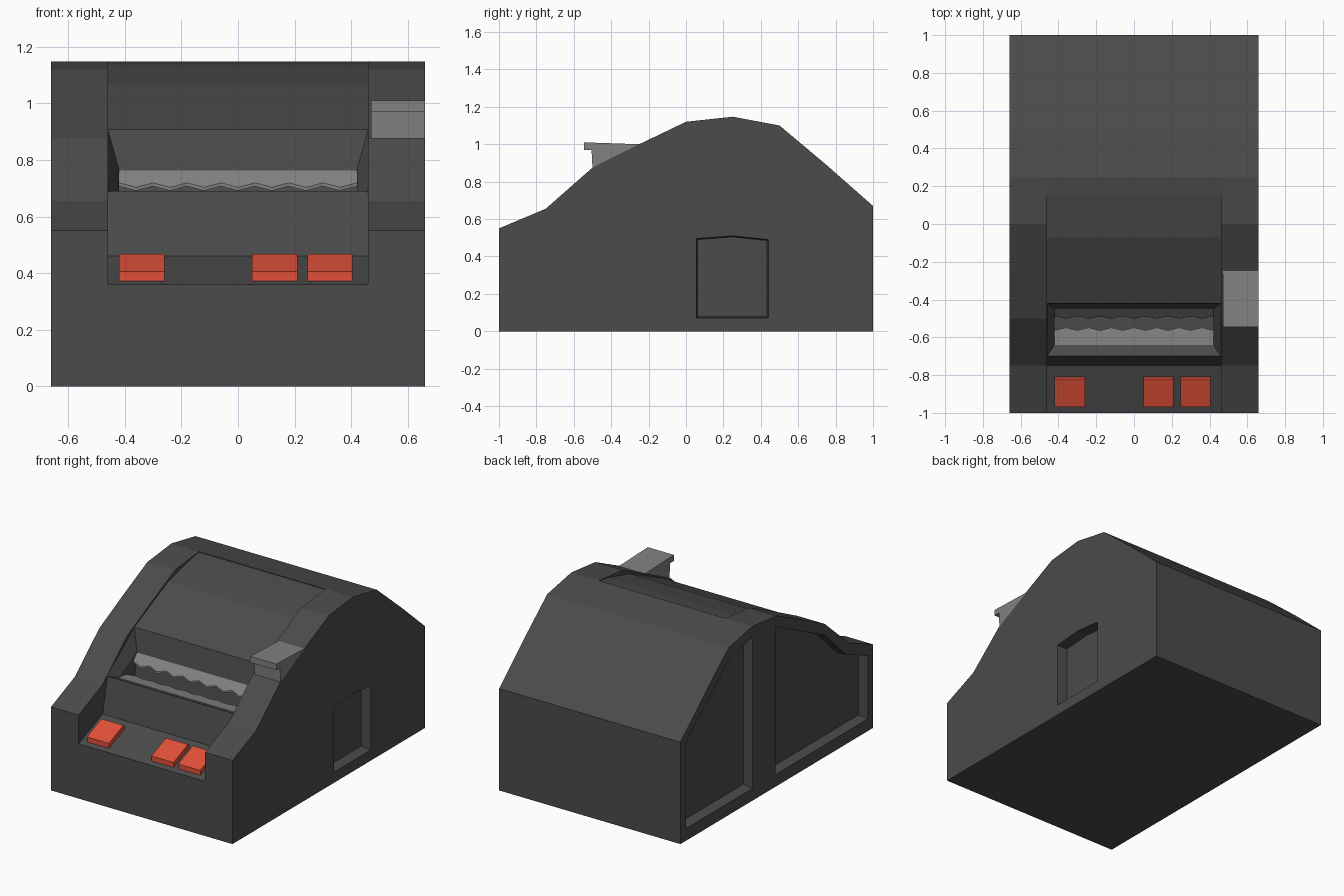
import bpy, bmesh

if "Cube" in bpy.data.objects:
    bpy.data.objects.remove(bpy.data.objects["Cube"])


def material(name, rgb):
    m = bpy.data.materials.new(name)
    m.diffuse_color = (*rgb, 1)
    m.use_nodes = True
    m.node_tree.nodes["Principled BSDF"].inputs["Base Color"].default_value = m.diffuse_color
    return m


DARK = material("dark_grey", (0.07, 0.07, 0.07))
GREY = material("mid_grey", (0.22, 0.22, 0.22))
RED = material("button_red", (0.75, 0.08, 0.04))


def loft(name, rings, mat):
    """Join equal-length rings of points into a capped solid."""
    bm = bmesh.new()
    vs = [[bm.verts.new(p) for p in r] for r in rings]
    n = len(rings[0])
    for a, b in zip(vs, vs[1:]):
        for i in range(n):
            j = (i + 1) % n
            bm.faces.new((a[i], a[j], b[j], b[i]))
    bm.faces.new(vs[0])
    bm.faces.new(vs[-1])
    bmesh.ops.recalc_face_normals(bm, faces=bm.faces[:])
    me = bpy.data.meshes.new(name)
    bm.to_mesh(me)
    bm.free()
    me.materials.append(mat)
    ob = bpy.data.objects.new(name, me)
    bpy.context.collection.objects.link(ob)
    return ob


def prism(name, yz, x0, x1, mat):
    return loft(name, [[(x, y, z) for y, z in yz] for x in (x0, x1)], mat)


# Body with a humped side profile
body = prism("body", [(-1, 0), (-1, .55), (-.75, .655), (-.5, .875), (-.25, 1.0),
                      (0, 1.12), (.25, 1.147), (.5, 1.1), (.75, .89), (1, .67), (1, 0)],
             -.66, .66, DARK)

# Front channel between the side rails, with button shelf and cover panel
cutters = [prism("channel_cutter",
                 [(-1.1, .32), (-.75, .46), (-.70, .69), (-.42, .907), (-.07, 1.07),
                  (.15, 1.128), (.25, 1.143), (.25, 1.3), (-1.1, 1.3)], -.46, .46, DARK)]


# Tapered slot behind the shelf
def slot_ring(w, y0, z0, y1, z1):
    return [(-w, y0, z0), (w, y0, z0), (w, y1, z1), (-w, y1, z1)]


cutters.append(loft("slot_cutter", [slot_ring(.462, -.703, .691, -.4185, .914),
                                    slot_ring(.42, -.64, .67, -.45, .765),
                                    slot_ring(.42, -.60, .52, -.49, .52)], DARK))


# Recessed side panels
def panel(name, yz, side, depth):
    cy = sum(p[0] for p in yz) / len(yz)
    cz = sum(p[1] for p in yz) / len(yz)
    inner = [(cy + (y - cy) * .97, cz + (z - cz) * .97) for y, z in yz]
    rings = [[(side * x, y, z) for y, z in pts]
             for x, pts in ((.68, yz), (.66, yz), (.66 - depth, inner))]
    cutters.append(loft(name, rings, DARK))


panel("hatch_cutter", [(.055, .07), (.44, .07), (.44, .49), (.25, .51), (.055, .495)], 1, .07)
panel("rear_panel_cutter", [(.25, .08), (.94, .08), (.94, .65), (.72, .84), (.48, 1.03),
                            (.25, 1.075)], -1, .06)
panel("front_panel_cutter", [(-.95, .08), (.01, .08), (.01, 1.05), (-.23, .935), (-.5, .8),
                             (-.72, .59), (-.95, .495)], -1, .06)

for c in cutters:
    mod = body.modifiers.new(c.name, 'BOOLEAN')
    mod.operation = 'DIFFERENCE'
    mod.solver = 'EXACT'
    mod.object = c
dg = bpy.context.evaluated_depsgraph_get()
body_mesh = bpy.data.meshes.new_from_object(body.evaluated_get(dg))
body.modifiers.clear()
body.data = body_mesh
for c in cutters:
    bpy.data.objects.remove(c)


# Toothed blades on both edges of the slot
def blade(name, root, tip, notch, teeth=7, w=.42):
    n = teeth * 2
    edge = [(w - 2 * w * i / n, *(tip if i % 2 else notch)) for i in range(n + 1)]
    ring = [(-w, *root), (w, *root)] + edge
    return loft(name, [ring, [(x, y, z - .012) for x, y, z in ring]], GREY)


blade("upper_blade", (-.448, .765), (-.502, .703), (-.488, .719))
blade("lower_blade", (-.64, .67), (-.548, .66), (-.563, .6617))

# Push buttons on the shelf
for i, (x0, x1) in enumerate([(-.42, -.26), (.05, .21), (.245, .405)]):
    prism(f"button_{i + 1}", [(-.97, .365), (-.97, .405), (-.82, .467), (-.81, .46), (-.81, .43)],
          x0, x1, RED)

# Thumb lever on the right rail
prism("lever", [(-.545, 1.01), (-.545, .97), (-.505, .97), (-.5, .872), (-.25, .995), (-.25, 1.0)],
      .47, .66, GREY)
